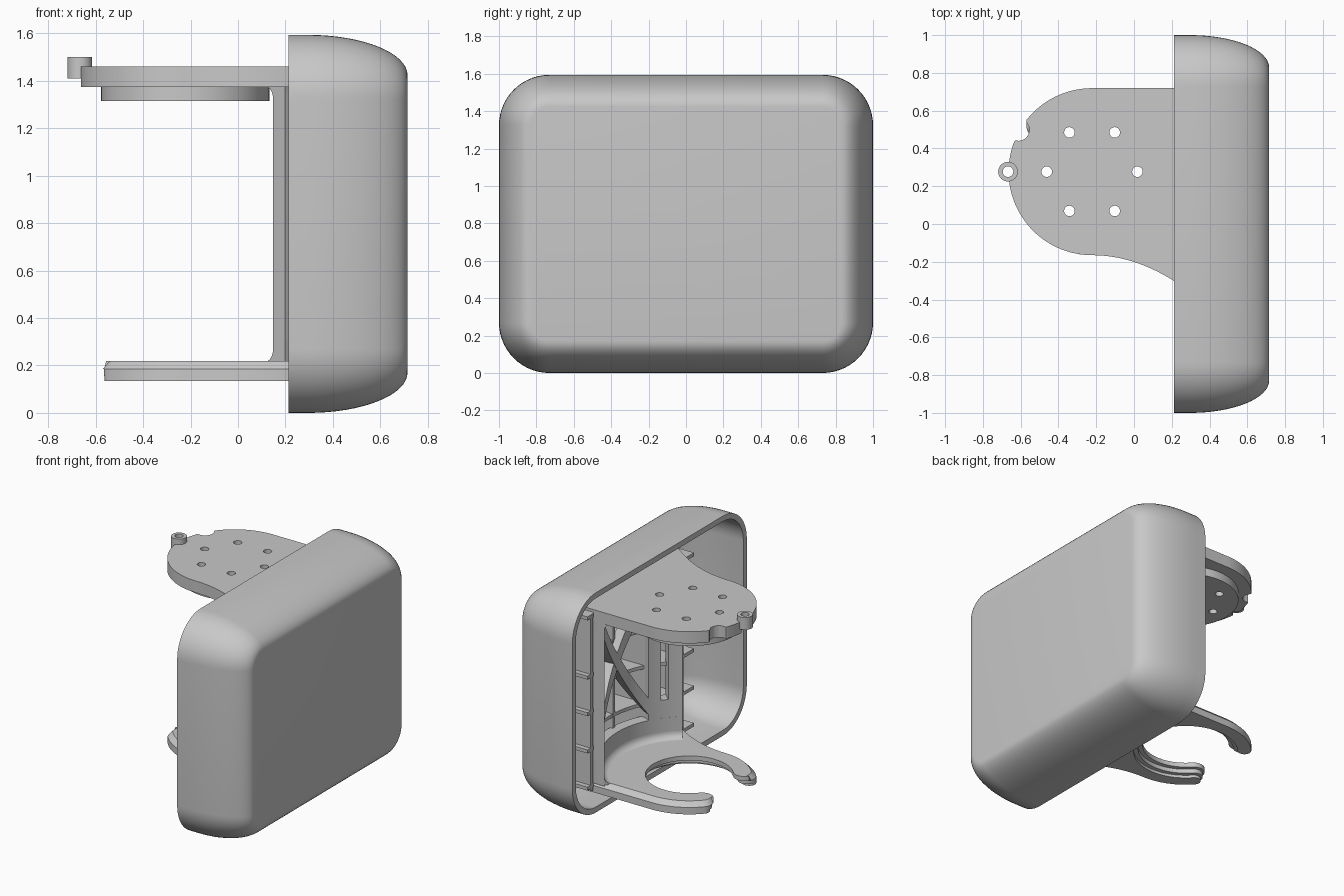
import bpy, bmesh, math
from mathutils import Vector

if "Cube" in bpy.data.objects:
    bpy.data.objects.remove(bpy.data.objects["Cube"], do_unlink=True)

GREY = bpy.data.materials.new("plain grey")
GREY.use_nodes = True
GREY.diffuse_color = (0.58, 0.58, 0.58, 1)
GREY.node_tree.nodes["Principled BSDF"].inputs["Base Color"].default_value = (0.58, 0.58, 0.58, 1)

CENTRE = Vector((-0.222, 0.277))   # axis shared by the disc, ring and curved wall
R = 0.442
WALL, BACK = 0.58, 0.66            # inner and outer radius of the curved wall
parts = []


def finish(name, bm):
    bmesh.ops.remove_doubles(bm, verts=bm.verts, dist=0.0002)
    bmesh.ops.recalc_face_normals(bm, faces=bm.faces)
    mesh = bpy.data.meshes.new(name)
    bm.to_mesh(mesh)
    bm.free()
    mesh.materials.append(GREY)
    obj = bpy.data.objects.new(name, mesh)
    bpy.context.collection.objects.link(obj)
    parts.append(obj)
    return obj


def prism(name, loops, low, high, axis="z"):
    """Extrude a flat outline (further loops are holes) along an axis."""
    curve = bpy.data.curves.new(name + " outline", "CURVE")
    curve.dimensions = "2D"
    curve.fill_mode = "BOTH"
    curve.extrude = (high - low) / 2
    for loop in loops:
        spline = curve.splines.new("POLY")
        spline.points.add(len(loop) - 1)
        for point, p in zip(spline.points, loop):
            point.co = (p[0], p[1], 0, 1)
        spline.use_cyclic_u = True
    temp = bpy.data.objects.new(name + " outline", curve)
    bpy.context.collection.objects.link(temp)
    bpy.context.view_layer.update()
    mesh = bpy.data.meshes.new_from_object(temp.evaluated_get(bpy.context.evaluated_depsgraph_get()))
    bm = bmesh.new()
    bm.from_mesh(mesh)
    bpy.data.objects.remove(temp)
    bpy.data.curves.remove(curve)
    bpy.data.meshes.remove(mesh)
    for v in bm.verts:
        a, b, c = v.co
        c += (low + high) / 2
        v.co = {"y": (a, c, b), "z": (a, b, c)}[axis]
    return finish(name, bm)


def loft(name, sections):
    """Skin a row of closed sections and cap both ends."""
    bm = bmesh.new()
    rings = [[bm.verts.new(p) for p in section] for section in sections]
    for a, b in zip(rings, rings[1:]):
        for i in range(len(a)):
            j = (i + 1) % len(a)
            bm.faces.new((a[i], a[j], b[j], b[i]))
    bm.faces.new(rings[0])
    bm.faces.new(rings[-1])
    return finish(name, bm)


def arc(c, r, start, end, steps):
    angles = [math.radians(start + (end - start) * i / steps) for i in range(steps + 1)]
    return [Vector((c[0] + r * math.cos(a), c[1] + r * math.sin(a))) for a in angles]


def circle(c, r, n=32):
    return arc(c, r, 0, 360, n)[:-1]


def rect(a0, b0, a1, b1):
    return [(a0, b0), (a1, b0), (a1, b1), (a0, b1)]


def flare():
    """Front edge sweeping out from the round end into the shell."""
    xs = [CENTRE.x + 0.54 * i / 14 for i in range(1, 15)]
    edge = [Vector((x, -0.165 - 0.135 * ((x - CENTRE.x) / 0.432) ** 2)) for x in xs]
    return edge + [Vector((0.5, -0.38)), Vector((0.5, 0.719))]


# Shell: rounded rectangles lofted over the outside, then back along the inside
def shell_ring(x, inset):
    r = 0.27 - inset
    hy, hz = 1 - inset - r, 0.797 - inset - r
    points = []
    for sy, sz, start in ((1, 1, 0), (-1, 1, 90), (-1, -1, 180), (1, -1, 270)):
        points += [(x, p.x, p.y) for p in arc((sy * hy, 0.797 + sz * hz), r, start, start + 90, 14)]
    return points


turns = [math.radians(90 * i / 16) for i in range(17)]
outside = [(0.212, 0)] + [(0.295 + 0.42 * math.sin(a), 0.17 * (1 - math.cos(a))) for a in turns]
inside = [(0.212, 0.04)] + [(0.295 + 0.38 * math.sin(a), 0.04 + 0.15 * (1 - math.cos(a))) for a in turns]
loft("shell", [shell_ring(x, inset) for x, inset in outside[::-1] + inside])

# Upper plate, with a notch and a post seat bitten from its round edge
POST = Vector((-0.667, CENTRE.y))
round_end = arc(CENTRE, R, 90, 270, 180)
for bite, radius in ((Vector((-0.615, 0.5)), 0.06), (POST, 0.028)):
    for p in round_end:
        while (p - bite).length < radius:
            p += (CENTRE - p).normalized() * 0.002
screws = [circle(p, 0.028, 20) for p in circle(CENTRE, 0.24, 6)]
prism("upper_plate", [round_end + flare()] + screws, 1.375, 1.46)
prism("upper_disc", [circle(CENTRE, 0.355, 72)] + screws, 1.315, 1.378)
prism("post", [circle(POST, 0.052), circle(POST, 0.028)], 1.41, 1.5)


# Lower open ring: rounded prong tips, stepped bore underneath, chamfered rim on top
def open_ring(bore):
    tip = 138
    first, second = (arc(CENTRE, (R + bore) / 2, a, a, 1)[0] for a in (tip, -tip))
    half = (R - bore) / 2
    return (arc(CENTRE, R, 90, tip, 40) + arc(first, half, tip + 10, tip + 170, 12)
            + arc(CENTRE, bore, tip, -tip, 90) + arc(second, half, 190 - tip, 350 - tip, 12)
            + arc(CENTRE, R, 360 - tip, 270, 40) + flare())


prism("ring_lower_step", [open_ring(0.35)], 0.135, 0.155)
prism("ring_middle_step", [open_ring(0.32)], 0.155, 0.185)
ring_top = prism("ring_top", [open_ring(0.29)], 0.185, 0.218)
for v in ring_top.data.vertices:
    away = Vector((min(v.co.x, CENTRE.x), v.co.y)) - CENTRE
    if v.co.z > 0.2 and away.length > 0.4:
        v.co.xy -= away.normalized() * 0.033


# Curved wall between the plates, concave around the shared axis
def on_wall(y, r, z):
    a = math.asin((y - CENTRE.y) / WALL)
    return (CENTRE.x + r * math.cos(a), min(CENTRE.y + r * math.sin(a), 0.717), z)


def sweep(name, y0, y1, profile, rise=0):
    """Carry a radius and height profile round the wall, climbing by rise."""
    steps = 24
    loft(name, [[on_wall(y0 + (y1 - y0) * i / steps, r, z + rise * i / steps) for r, z in profile]
                for i in range(steps + 1)])


NEAR, FAR = -0.17, 0.719
sweep("wall_base", NEAR, FAR, rect(WALL, 0.2, BACK, 0.37))
sweep("wall_top", NEAR, FAR, rect(WALL, 1.3, BACK, 1.4))
for inner, outer, foot in ((0, 0.065, 0.3), (0.06, 0.105, 0.3), (0.105, 0.18, 0.3)):
    top = 0.5 if inner == 0.06 else 1.35
    sweep("near_upright", NEAR + inner, NEAR + outer, rect(WALL, foot, BACK, top))
    sweep("far_upright", FAR - outer, FAR - inner, rect(WALL, foot, BACK, top))
sweep("brace_rising", -0.03, 0.58, rect(WALL, 0.35, BACK, 0.47), 0.94)
sweep("brace_falling", -0.03, 0.58, rect(WALL + 0.002, 1.29, BACK - 0.002, 1.41), -0.94)

# Fillets where the wall meets the plates
for name, z, side in (("lower_fillet", 0.217, 1), ("upper_fillet", 1.376, -1)):
    curve = [(WALL - 0.05 + p.x, z + side * (0.05 + p.y)) for p in arc((0, 0), 0.05, -90, 0, 8)]
    sweep(name, NEAR, FAR, [(WALL + 0.01, z - side * 0.01), (WALL - 0.05, z - side * 0.01)]
          + curve + [(WALL + 0.01, z + side * 0.05)])

# Rib lattice from the back of the wall to the shell
hollow = arc(CENTRE, BACK - 0.02, -45, 45, 30)
for top in (0.205, 0.475, 0.745, 1.01, 1.44):
    prism("cross_rib", [[(0.23, -0.42)] + hollow + [(0.23, 0.8), (0.68, 0.8), (0.68, -0.42)]],
          top - 0.025, top)
for i in range(5):
    y = -0.3 + 0.26 * i
    reach = max(0, (BACK - 0.02) ** 2 - (y - CENTRE.y) ** 2)
    prism("upright_rib", [rect(max(0.23, CENTRE.x + math.sqrt(reach)), 0.16, 0.68, 1.43)],
          y, y + 0.025, "y")

# Smooth the curved sides and keep edges crisp
bpy.ops.object.select_all(action="DESELECT")
for obj in parts:
    obj.select_set(True)
bpy.context.view_layer.objects.active = parts[0]
bpy.ops.object.shade_smooth_by_angle(angle=math.radians(32))
